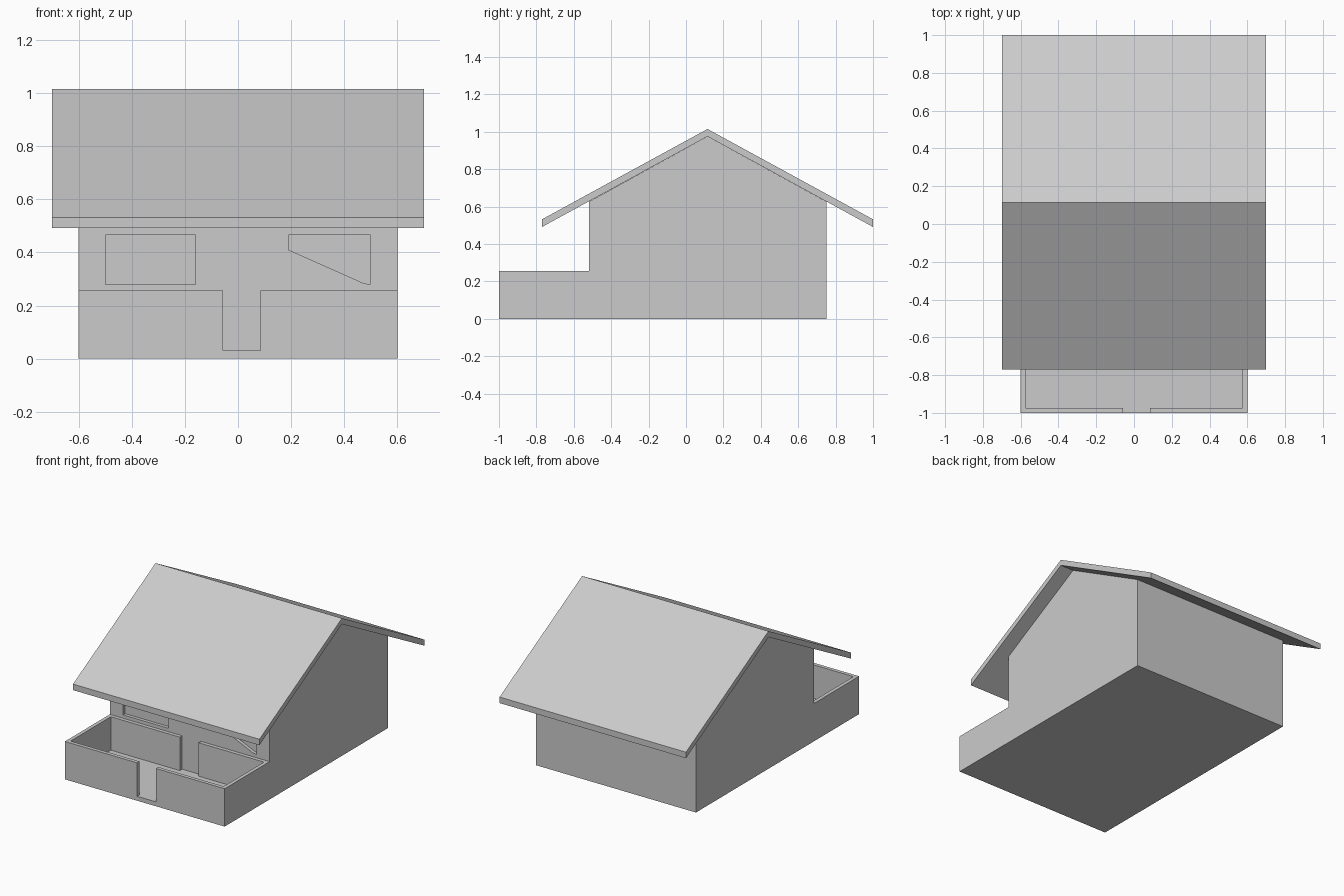
import bpy, bmesh
from mathutils import Vector

if "Cube" in bpy.data.objects:
    bpy.data.objects.remove(bpy.data.objects["Cube"])


def prism(name, pts, axis, a, b):
    """Extrude a 2D outline along x (pts are y,z) or along y (pts are x,z)."""
    def at(p, t):
        return (t, p[0], p[1]) if axis == 'x' else (p[0], t, p[1])
    bm = bmesh.new()
    face = bm.faces.new([bm.verts.new(at(p, a)) for p in pts])
    ext = bmesh.ops.extrude_face_region(bm, geom=[face])
    moved = [v for v in ext['geom'] if isinstance(v, bmesh.types.BMVert)]
    shift = Vector(at((0, 0), b - a))
    bmesh.ops.translate(bm, verts=moved, vec=shift)
    bmesh.ops.recalc_face_normals(bm, faces=bm.faces)
    mesh = bpy.data.meshes.new(name)
    bm.to_mesh(mesh)
    bm.free()
    ob = bpy.data.objects.new(name, mesh)
    bpy.context.collection.objects.link(ob)
    return ob


def box(name, x0, x1, y0, y1, z0, z1):
    return prism(name, [(x0, z0), (x1, z0), (x1, z1), (x0, z1)], 'y', y0, y1)


W, T = 0.6, 0.025              # half width, rail thickness
FRONT, WALL, BACK = -1.0, -0.518, 0.75
FLOOR, RAIL = 0.03, 0.257
RIDGE = 0.115

# House body with gable ends and the porch floor
house = prism("house_body", [(FRONT, 0), (BACK, 0), (BACK, 0.627), (RIDGE, 0.975),
                             (WALL, 0.627), (WALL, FLOOR), (FRONT, FLOOR)], 'x', -W, W)

# Recessed windows in the front wall
windows = {
    "left_window_cutter": [(-0.5, 0.28), (-0.16, 0.28), (-0.16, 0.465), (-0.5, 0.465)],
    "right_window_cutter": [(0.19, 0.41), (0.475, 0.283), (0.5, 0.28), (0.5, 0.465), (0.19, 0.465)],
}
for name, outline in windows.items():
    cutter = prism(name, outline, 'y', WALL - 0.05, WALL + 0.022)
    cutter.hide_render = True
    cutter.hide_set(True)
    cutter.display_type = 'WIRE'
    mod = house.modifiers.new(name, 'BOOLEAN')
    mod.operation = 'DIFFERENCE'
    mod.solver = 'EXACT'
    mod.object = cutter

# Gable roof with overhanging eaves
prism("roof", [(-0.77, 0.491), (RIDGE, 0.975), (1.0, 0.491),
               (1.0, 0.532), (RIDGE, 1.015), (-0.77, 0.532)], 'x', -0.7, 0.7)

# Porch side walls
for side, x in (("left", -W), ("right", W - T)):
    box(side + "_porch_wall", x, x + T, FRONT, WALL, FLOOR, RAIL)

# Front and rear porch rails, each with an entrance gap
for row, y in (("front", FRONT), ("rear", WALL - T)):
    box(row + "_left_rail", -W + T, -0.057, y, y + T, FLOOR, RAIL)
    box(row + "_right_rail", 0.085, W - T, y, y + T, FLOOR, RAIL)
